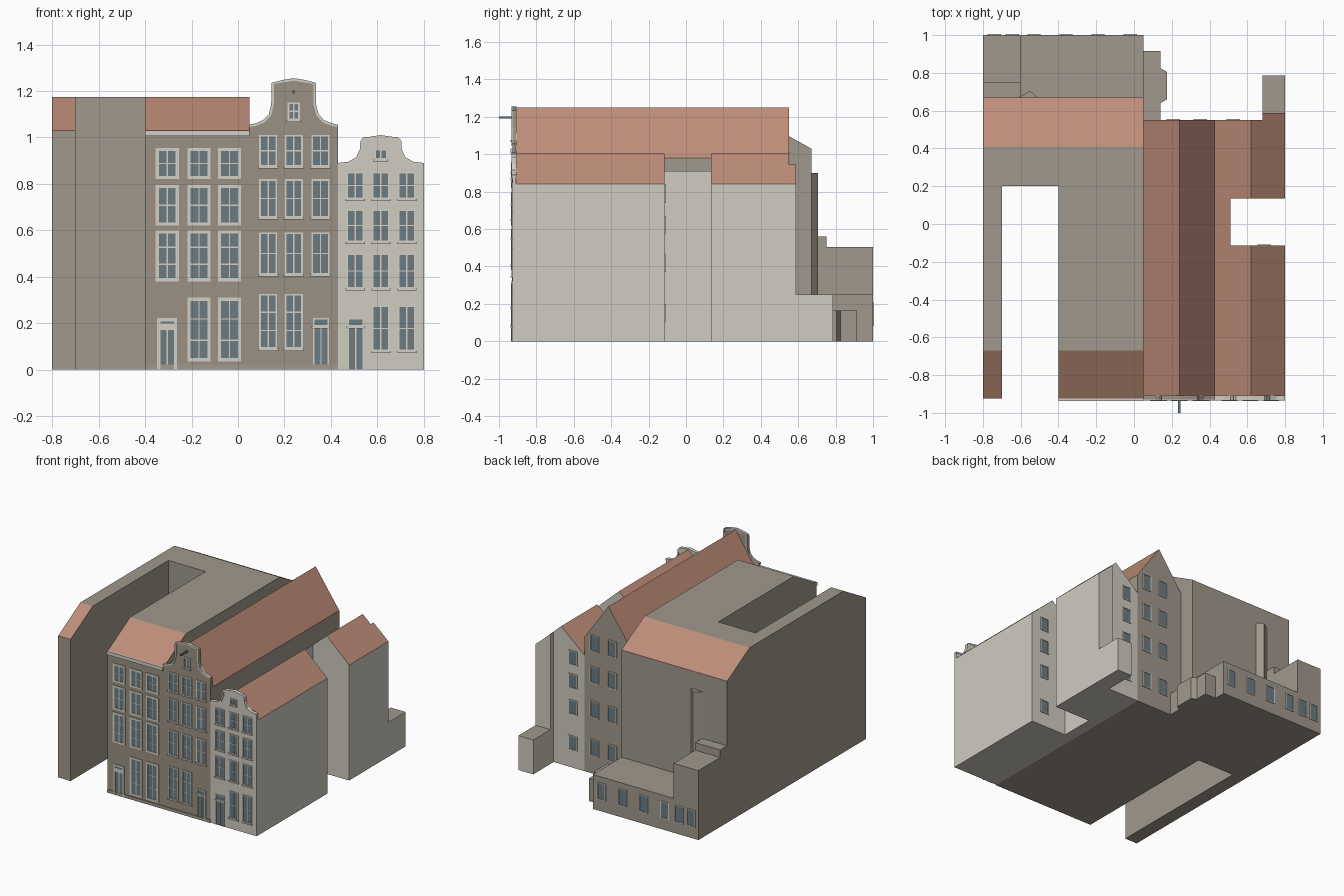
import bpy, bmesh

if "Cube" in bpy.data.objects:
    bpy.data.objects.remove(bpy.data.objects["Cube"])

def lin(c):
    c /= 255
    return c / 12.92 if c <= 0.04045 else ((c + 0.055) / 1.055) ** 2.4

def material(name, r, g, b):
    m = bpy.data.materials.new(name)
    m.diffuse_color = (lin(r), lin(g), lin(b), 1)
    m.use_nodes = True
    m.node_tree.nodes["Principled BSDF"].inputs["Base Color"].default_value = m.diffuse_color
    return m

TAN = material("tan wall", 160, 152, 140)
BROWN = material("brown brick", 155, 145, 130)
PALE = material("pale plaster", 207, 204, 193)
TRIM = material("cream trim", 212, 209, 197)
ROOF = material("clay roof", 190, 141, 121)
GLASS = material("blue grey glass", 107, 124, 131)

def add_object(name, bm, mat):
    bmesh.ops.recalc_face_normals(bm, faces=bm.faces)
    me = bpy.data.meshes.new(name)
    bm.to_mesh(me)
    bm.free()
    me.materials.append(mat)
    ob = bpy.data.objects.new(name, me)
    bpy.context.collection.objects.link(ob)
    return ob

def prism(name, pts, axis, a, b, mat):
    """Extrude a 2D outline along an axis from a to b."""
    place = {"x": lambda p, d: (d, p[0], p[1]),
             "y": lambda p, d: (p[0], d, p[1]),
             "z": lambda p, d: (p[0], p[1], d)}[axis]
    bm = bmesh.new()
    r0 = [bm.verts.new(place(p, a)) for p in pts]
    r1 = [bm.verts.new(place(p, b)) for p in pts]
    n = len(pts)
    bm.faces.new(r0)
    bm.faces.new(r1)
    for i in range(n):
        bm.faces.new((r0[i], r0[(i + 1) % n], r1[(i + 1) % n], r1[i]))
    return add_object(name, bm, mat)

def boxes(name, dims, mat):
    bm = bmesh.new()
    for x0, x1, y0, y1, z0, z1 in dims:
        v = bmesh.ops.create_cube(bm, size=1)["verts"]
        for q in v:
            q.co = (x1 if q.co.x > 0 else x0, y1 if q.co.y > 0 else y0,
                    z1 if q.co.z > 0 else z0)
    return add_object(name, bm, mat)

def cut(ob, dims):
    cutter = boxes("cutter", [dims], TAN)
    cutter.hide_render = True
    mod = ob.modifiers.new("cut", "BOOLEAN")
    mod.operation, mod.solver, mod.object = "DIFFERENCE", "EXACT", cutter
    bpy.context.view_layer.objects.active = ob
    bpy.ops.object.modifier_apply(modifier="cut")
    bpy.data.objects.remove(cutter)

def paint_roof(ob, wall):
    """Sloped faces are clay, flat tops tan, the rest wall."""
    ob.data.materials.clear()
    for m in (wall, ROOF, TAN):
        ob.data.materials.append(m)
    for f in ob.data.polygons:
        z = f.normal.z
        f.material_index = 2 if z > 0.97 else 1 if z > 0.3 else 0

# left house with its long open slot
left = prism("left_house", [(-.925, 0), (.67, 0), (.67, 1.03), (.41, 1.175),
                            (-.67, 1.175), (-.925, 1.03)], "x", -.8, .05, TAN)
cut(left, (-.7, -.4, -1.2, .2, -.1, 1.5))
paint_roof(left, TAN)
boxes("left_facade", [(-.4, .05, -.929, -.924, 0, 1.005)], BROWN)

# middle and right houses
middle = prism("middle_house", [(.05, 0), (.43, 0), (.43, .98), (.24, 1.25), (.05, .98)],
               "y", -.912, .55, TAN)
paint_roof(middle, TAN)
right = prism("right_house", [(.43, 0), (.8, 0), (.8, .84), (.62, 1.005), (.43, .84)],
              "y", -.912, .55, PALE)
cut(right, (.51, 1, -.115, .135, -.1, 1.5))
paint_roof(right, PALE)
ext = prism("right_house_extension", [(.68, 0), (.8, 0), (.8, .84), (.68, .945)],
            "y", .55, .587, PALE)
paint_roof(ext, PALE)
paint_roof(boxes("right_back_shed", [(.68, .8, .587, .785, 0, .25)], PALE), PALE)

# rear annex, stair blocks, bay and chimney
boxes("rear_annex", [(-.8, .05, .67, 1, 0, .25)], TAN)
prism("corner_block", [(.67, .25), (1, .25), (1, .505), (.75, .505), (.75, .56), (.67, .56)],
      "x", -.8, -.6, TAN)
prism("rear_bay", [(.05, .55), (.14, .55), (.14, .64), (.175, .66), (.175, .805),
                   (.14, .825), (.14, .915), (.05, .915)], "z", 0, .165, TAN)
prism("chimney_shaft", [(-.61, .67), (-.55, .705), (-.51, .67)], "z", .25, .9, TAN)

# curved front gables with copings
def gable(name, cx, half, mat):
    top = [(cx - d, z) for d, z in half] + [(cx + d, z) for d, z in half[-2::-1]]
    prism(name + "_gable", [(top[0][0], 0)] + top + [(top[-1][0], 0)], "y", -.928, -.91, mat)
    inner = []
    for i, p in enumerate(top):
        a, b = top[max(i - 1, 0)], top[min(i + 1, len(top) - 1)]
        dx, dz = b[0] - a[0], b[1] - a[1]
        k = .011 / (dx * dx + dz * dz) ** .5
        inner.append((p[0] + dz * k, p[1] - dx * k))
    prism(name + "_coping", top + inner[::-1], "y", -.934, -.907, TRIM)

gable("middle", .24, [(.19, 1.055), (.165, 1.06), (.13, 1.075), (.107, 1.1), (.097, 1.14),
                      (.095, 1.235), (.05, 1.247), (0, 1.255)], BROWN)
gable("right", .615, [(.185, .89), (.14, .895), (.105, .915), (.09, .95), (.088, .985),
                      (.075, 1), (.045, 1.003), (0, 1.01)], PALE)

# cornice, plinth and hoist beam
boxes("cornice", [(-.4, .05, -.938, -.92, 1.005, 1.03)], TRIM)
boxes("plinth", [(-.4, .43, -.934, -.92, 0, .022)], TAN)
boxes("hoist_beam", [(.234, .246, -1, -.92, 1.19, 1.202)], GLASS)

def windows(name, items, y, side, border, sill=0, bar=.005):
    """items: (centre x, width, bottom, top, pane rows); side is -1 front, 1 back."""
    frames, panes = [], []
    def plate(out, x0, x1, z0, z1, d):
        ya, yb = sorted((y - side * .001, y + side * d))
        out.append((x0, x1, ya, yb, z0, z1))
    for xc, w, z0, z1, rows in items:
        x0, x1 = xc - w / 2, xc + w / 2
        plate(panes, x0 + .001, x1 - .001, z0 + .001, z1 - .001, .002)
        plate(frames, x0, x0 + border, z0, z1, .006)
        plate(frames, x1 - border, x1, z0, z1, .006)
        plate(frames, x0 + border, x1 - border, z1 - border, z1, .006)
        if z0 > 0:
            plate(frames, x0 + border, x1 - border, z0, z0 + border, .006)
        if sill and z0 > 0:
            plate(frames, x0 - sill, x1 + sill, z0 - .009, z0, .009)
        if rows:
            plate(frames, xc - bar / 2, xc + bar / 2, z0, z1 - border, .004)
        for r in range(1, rows):
            z = z0 + (z1 - z0) * r / rows
            plate(frames, x0 + border, x1 - border, z - bar / 2, z + bar / 2, .004)
    boxes(name + "_glass", panes, GLASS)
    boxes(name + "_frames", frames, TRIM)

def grid(cols, w, rows):
    return [(x, w, a, b, n) for x in cols for a, b, n in rows]

def door(x, w):
    return [(x, w, 0, .185, 1), (x, w, .185, .222, 0)]

# front windows and doors
L, M, R = (-.305, -.168, -.037), (.13, .24, .355), (.505, .615, .727)
windows("left_house_front",
        grid(L, .1, [(.82, .955, 2), (.62, .795, 2), (.38, .6, 3)])
        + grid(L[1:], .1, [(.035, .31, 3)]) + door(-.305, .086), -.929, -1, .014)
windows("middle_house_front",
        grid(M, .078, [(.875, 1.01, 2), (.655, .82, 2), (.41, .59, 2)])
        + grid(M[:2], .078, [(.09, .325, 3)]) + door(.357, .07)
        + [(.24, .052, 1.075, 1.15, 2)], -.928, -1, .007, .005)
windows("right_house_front",
        grid(R, .074, [(.735, .85, 2), (.55, .69, 2), (.35, .5, 2)])
        + grid(R[1:], .074, [(.08, .275, 2)]) + door(.507, .072)
        + [(.615, .055, .905, .95, 1)], -.928, -1, .006, .004)

# rear windows
def rear(cols, w, h, zs):
    return [(x, w, z - h / 2, z + h / 2, 0) for x in cols for z in zs]

windows("middle_house_rear", rear((.35, .207), .072, .12, (.95, .72, .47, .19)), .55, 1, .006)
windows("right_house_rear", rear((.525,), .07, .105, (.8, .63, .44, .18)), .55, 1, .006)
windows("right_court", rear((.69,), .07, .1, (.79, .62, .42, .15)), -.115, 1, .006)
windows("annex_rear", rear((-.02, -.19, -.36, -.53, -.645, -.74), .07, .125, (.145,)), .993, 1, .006)
# annex panes sit in the rear wall, so trim the wall back to match
bpy.data.objects["rear_annex"].scale.y = 1
for nm in ("annex_rear_glass", "annex_rear_frames"):
    bpy.data.objects[nm].location.y = .006
